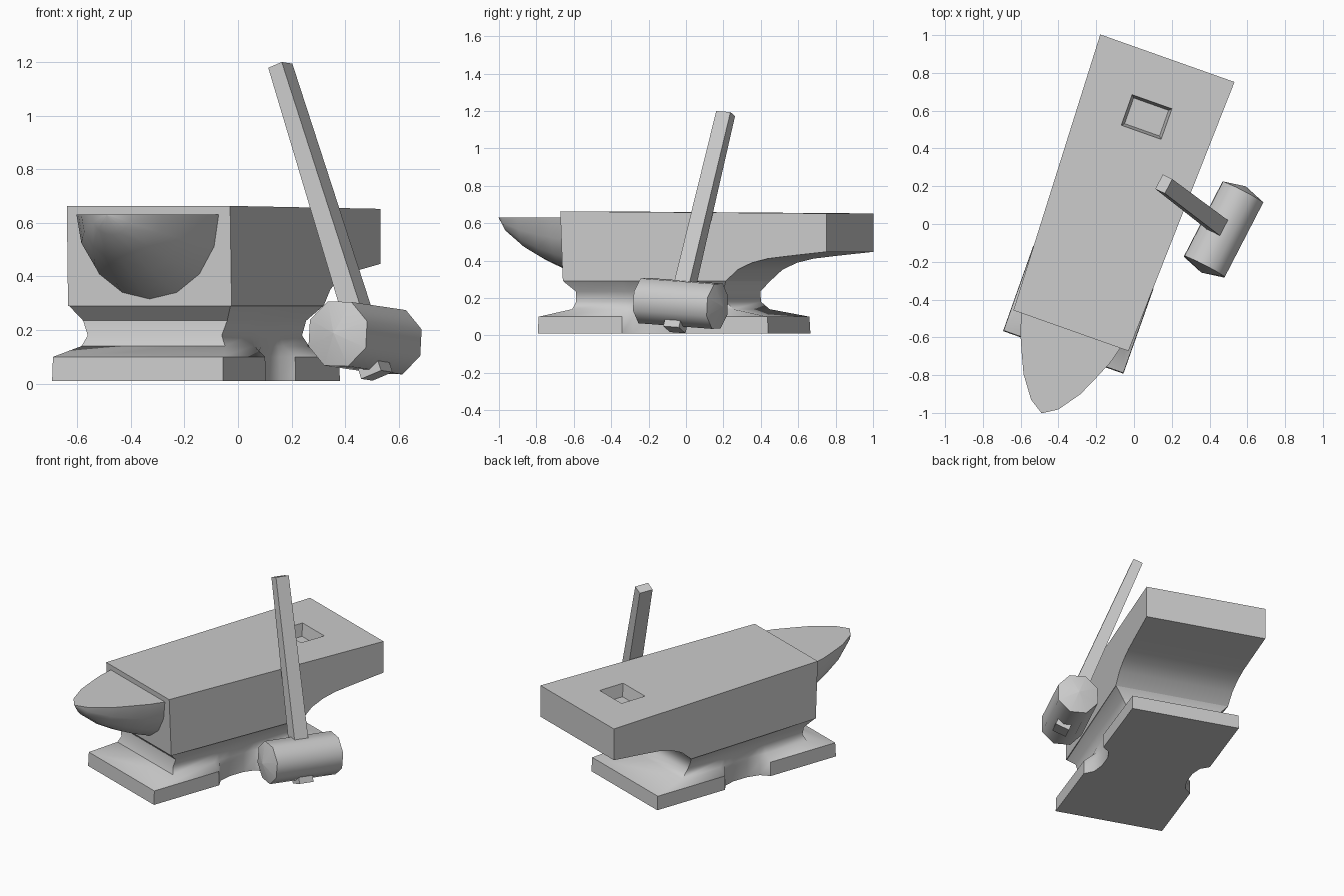
import bpy, bmesh, math
from mathutils import Matrix, Vector

if "Cube" in bpy.data.objects:
    bpy.data.objects.remove(bpy.data.objects["Cube"])

ANVIL = Matrix.Translation((-0.157, -0.065, 0)) @ Matrix.Rotation(math.radians(-19.5), 4, 'Z')


def make(name, bm, matrix, angle=None):
    bmesh.ops.recalc_face_normals(bm, faces=bm.faces)
    me = bpy.data.meshes.new(name)
    bm.to_mesh(me)
    bm.free()
    ob = bpy.data.objects.new(name, me)
    bpy.context.collection.objects.link(ob)
    ob.matrix_world = matrix
    bpy.ops.object.select_all(action='DESELECT')
    ob.select_set(True)
    bpy.context.view_layer.objects.active = ob
    if angle:
        bpy.ops.object.shade_smooth_by_angle(angle=math.radians(angle))
    return ob


def loft(rings, cap_start=True, cap_end=True):
    bm = bmesh.new()
    vs = [[bm.verts.new(p) for p in r] for r in rings]
    n = len(vs[0])
    for a, b in zip(vs, vs[1:]):
        for i in range(n):
            j = (i + 1) % n
            bm.faces.new((a[i], a[j], b[j], b[i]))
    if cap_start:
        bm.faces.new(vs[0])
    if cap_end:
        bm.faces.new(vs[-1])
    return bm


def rect(w, d, z, y=0):
    return [(-w, y - d, z), (w, y - d, z), (w, y + d, z), (-w, y + d, z)]


# Body: side profile, wider towards the heel
profile = [(-.53, .663), (1.0, .652), (1.0, .447), (.79, .425), (.66, .41),
           (.57, .388), (.49, .352), (.42, .29), (-.515, .29)]


def half_width(y):
    return .323 + .0353 * (y + .53)


body = make("anvil_body", loft([[(s * half_width(y), y, z) for y, z in profile]
                                for s in (-1, 1)]), ANVIL, 40)

# Square tool hole in the heel
cutter = make("hole_cutter", loft([rect(.098, .072, .575, .67), rect(.112, .086, .656, .67),
                                   rect(.112, .086, .75, .67)]), ANVIL)
cutter.hide_render = True
mod = body.modifiers.new("hole", 'BOOLEAN')
mod.operation = 'DIFFERENCE'
mod.solver = 'EXACT'
mod.object = cutter
bpy.context.view_layer.objects.active = body
bpy.ops.object.modifier_apply(modifier=mod.name)
bpy.data.objects.remove(cutter)

# Foot and waist: stacked outlines with a rounded notch on each long side
NOTCH = [(-.175, 0), (-.13, .7), (-.05, 1), (.05, 1), (.12, .7), (.16, 0)]


def outline(z, wf, wb, front, back, notch):
    side = [(wf, -front)]
    for y, k in NOTCH:
        t = (y + front) / (front + back)
        side.append((wf + (wb - wf) * t - notch * k, y))
    side.append((wb, back))
    return [(x, y, z) for x, y in side] + [(-x, y, z) for x, y in reversed(side)]


levels = [(.01, .338, .338, .652, .655, .068),
          (.10, .336, .336, .648, .650, .068),
          (.14, .284, .292, .476, .440, .012),
          (.18, .265, .280, .460, .395, 0),
          (.235, .285, .300, .455, .385, 0),
          (.29, .319, .355, .515, .420, 0)]
make("anvil_foot", loft([outline(*l) for l in levels], True, False), ANVIL, 45)

# Horn: flat on top, half-round below, closing to a point
stations = [(-.50, .285, .32), (-.62, .253, .275), (-.72, .210, .23), (-.83, .160, .168),
            (-.945, .077, .075), (-.993, .002, .002)]
make("anvil_horn", loft([[(w * math.cos(math.pi * i / 8), y, .63 - d * math.sin(math.pi * i / 8))
                          for i in range(9)] for y, w, d in stations]), ANVIL, 50)

# Hammer frame: local y along the head, local z along the handle
axis = Vector((.203, .393, -.030)).normalized()
up = Vector((-.36, .283, 1.165)).normalized()
side = axis.cross(up).normalized()
up = side.cross(axis)
HAMMER = Matrix((side, axis, up)).transposed().to_4x4()
HAMMER.translation = (.474, -.029, .171)


# Hammer head: octagonal bar with shallow domed ends
def octagon(y, r):
    return [(r * math.sin(i * math.pi / 4), y, r * math.cos(i * math.pi / 4)) for i in range(8)]


make("hammer_head", loft([octagon(-.257, .001), octagon(-.222, .13),
                          octagon(.222, .13), octagon(.257, .001)]), HAMMER, 50)

# Handle: tapered rectangular shaft through the head
make("hammer_handle", loft([rect(.044, .047, -.151), rect(.030, .043, 1.09)]), HAMMER)
